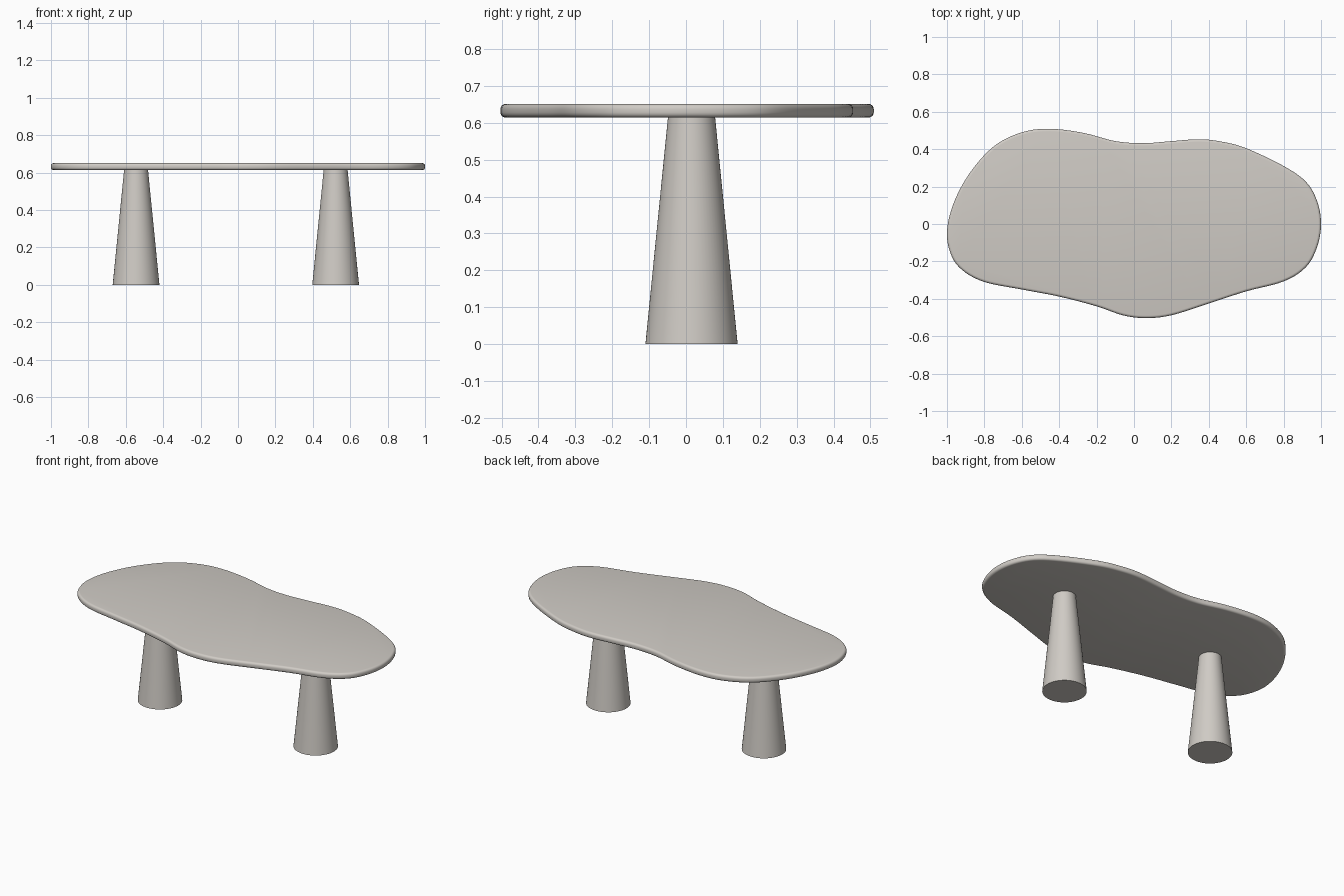
import bpy, bmesh, math
from mathutils import Vector

if "Cube" in bpy.data.objects:
    bpy.data.objects.remove(bpy.data.objects["Cube"])

stone = bpy.data.materials.new("warm grey stone")
stone.diffuse_color = (0.63, 0.60, 0.56, 1)
stone.use_nodes = True
stone.node_tree.nodes["Principled BSDF"].inputs["Base Color"].default_value = stone.diffuse_color


def add_object(name, bm):
    bmesh.ops.recalc_face_normals(bm, faces=bm.faces)
    mesh = bpy.data.meshes.new(name)
    bm.to_mesh(mesh)
    bm.free()
    mesh.materials.append(stone)
    ob = bpy.data.objects.new(name, mesh)
    bpy.context.collection.objects.link(ob)
    bpy.context.view_layer.objects.active = ob
    ob.select_set(True)
    bpy.ops.object.shade_smooth_by_angle(angle=math.radians(35))
    ob.select_set(False)
    return ob


def smooth_loop(pts, steps):
    """Closed Catmull-Rom curve through the control points."""
    p = [Vector(q) for q in pts]
    n, out = len(p), []
    for i in range(n):
        a, b, c, d = (p[(i + k) % n] for k in (-1, 0, 1, 2))
        for s in range(steps):
            t = s / steps
            out.append(0.5 * (2 * b + (c - a) * t + (2 * a - 5 * b + 4 * c - d) * t ** 2
                              + (3 * b - a - 3 * c + d) * t ** 3))
    return out


# Free-form table top outline, anticlockwise
outline = smooth_loop([
    (1.0, 0.0), (0.98, 0.12), (0.92, 0.225), (0.8, 0.31), (0.6, 0.405), (0.47, 0.44),
    (0.35, 0.453), (0.2, 0.443), (0.05, 0.432), (-0.1, 0.443), (-0.27, 0.487),
    (-0.45, 0.509), (-0.6, 0.49), (-0.75, 0.415), (-0.88, 0.27), (-0.965, 0.11),
    (-1.0, -0.04), (-0.98, -0.16), (-0.92, -0.245), (-0.8, -0.31), (-0.6, -0.35),
    (-0.4, -0.388), (-0.2, -0.44), (-0.06, -0.488), (0.06, -0.503), (0.2, -0.488),
    (0.4, -0.425), (0.6, -0.36), (0.8, -0.307), (0.92, -0.23), (0.98, -0.12)], 5)
n = len(outline)
inward = []
for i in range(n):
    d = (outline[(i + 1) % n] - outline[i - 1]).normalized()
    inward.append(Vector((-d.y, d.x)))

# Rounded edge profile: (inset, height)
z0, z1, r = 0.614, 0.651, 0.014
arc = [(r * (1 - math.sin(a)), r * (1 - math.cos(a)))
       for a in (k * math.pi / 8 for k in range(5))]
profile = [(o, z0 + h) for o, h in arc] + [(o, z1 - h) for o, h in reversed(arc)]

bm = bmesh.new()
rings = [[bm.verts.new((*(p + w * o), z)) for p, w in zip(outline, inward)]
         for o, z in profile]
for lo, hi in zip(rings, rings[1:]):
    for i in range(n):
        j = (i + 1) % n
        bm.faces.new((lo[i], lo[j], hi[j], hi[i]))
bm.faces.new(rings[-1])
bm.faces.new(rings[0][::-1])
add_object("table_top", bm)

# Two tapered round legs
for name, x in (("left_leg", -0.545), ("right_leg", 0.522)):
    bm = bmesh.new()
    bmesh.ops.create_cone(bm, cap_ends=True, segments=64, radius1=0.125,
                          radius2=0.064, depth=z0)
    bmesh.ops.translate(bm, verts=bm.verts, vec=(x, 0.015, z0 / 2))
    add_object(name, bm)
